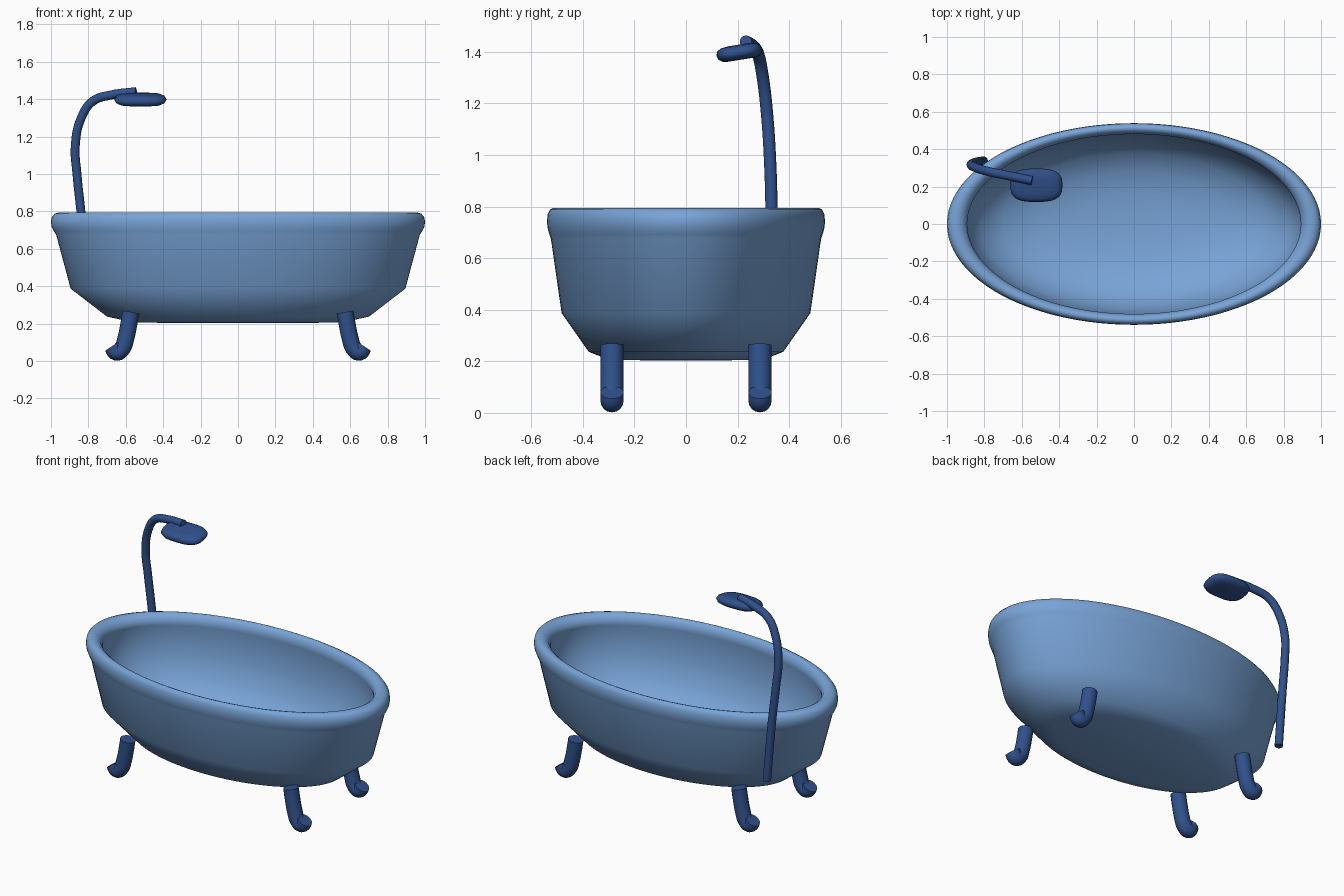
import bpy, bmesh, math
from mathutils import Matrix

if "Cube" in bpy.data.objects:
    bpy.data.objects.remove(bpy.data.objects["Cube"])


def material(name, rgb):
    m = bpy.data.materials.new(name)
    m.diffuse_color = (*rgb, 1)
    m.use_nodes = True
    m.node_tree.nodes["Principled BSDF"].inputs["Base Color"].default_value = m.diffuse_color
    return m


LIGHT = material("light blue", (0.19, 0.37, 0.68))
DARK = material("dark blue", (0.029, 0.082, 0.26))


def finish(ob, mat, angle):
    ob.data.materials.clear()
    ob.data.materials.append(mat)
    bpy.ops.object.select_all(action='DESELECT')
    ob.select_set(True)
    bpy.context.view_layer.objects.active = ob
    bpy.ops.object.shade_smooth_by_angle(angle=math.radians(angle))


def loft(name, profile, ratio, power, n, mat, angle):
    """Stack superellipse rings of (radius, z) from the bottom centre upwards."""
    bm = bmesh.new()
    rings = []
    for r, z in profile:
        ring = []
        for i in range(n):
            a = 2 * math.pi * i / n
            c, s = math.cos(a), math.sin(a)
            x = math.copysign(abs(c) ** (2 / power), c)
            y = math.copysign(abs(s) ** (2 / power), s)
            ring.append(bm.verts.new((r * x, r * ratio * y, z)))
        rings.append(ring)
    for a, b in zip(rings, rings[1:]):
        for i in range(n):
            j = (i + 1) % n
            bm.faces.new((a[i], a[j], b[j], b[i]))
    bm.faces.new(rings[0][::-1])
    bm.faces.new(rings[-1])
    me = bpy.data.meshes.new(name)
    bm.to_mesh(me)
    bm.free()
    ob = bpy.data.objects.new(name, me)
    bpy.context.collection.objects.link(ob)
    finish(ob, mat, angle)
    return ob


def tube(name, points, radius, mat):
    """Round capped tube along a smooth path."""
    cu = bpy.data.curves.new(name, 'CURVE')
    cu.dimensions = '3D'
    cu.bevel_depth = radius
    cu.bevel_resolution = 6
    cu.use_fill_caps = True
    cu.resolution_u = 6
    sp = cu.splines.new('BEZIER')
    sp.bezier_points.add(len(points) - 1)
    for bp, p in zip(sp.bezier_points, points):
        bp.co = p
        bp.handle_left_type = bp.handle_right_type = 'AUTO'
    ob = bpy.data.objects.new(name, cu)
    bpy.context.collection.objects.link(ob)
    bpy.ops.object.select_all(action='DESELECT')
    ob.select_set(True)
    bpy.context.view_layer.objects.active = ob
    bpy.ops.object.convert(target='MESH')
    ob = bpy.context.view_layer.objects.active
    finish(ob, mat, 50)
    return ob


# Tub: outside wall, rolled rim, then the bowl inside
wall = [(0.05, 0.203), (0.55, 0.205), (0.70, 0.237), (0.895, 0.387), (0.972, 0.675)]
rim = [(0.985, 0.695), (0.997, 0.72), (1.0, 0.745), (0.995, 0.77), (0.98, 0.788),
       (0.955, 0.795), (0.93, 0.791), (0.905, 0.775), (0.892, 0.75), (0.892, 0.73)]
bowl = [(0.905, 0.69), (0.885, 0.54), (0.82, 0.41), (0.70, 0.325), (0.52, 0.27),
        (0.30, 0.24), (0.05, 0.235)]
loft("tub", wall + rim + bowl, 0.539, 2, 96, LIGHT, 70)

# Four curled feet
foot = [(0.573, 0.262), (0.585, 0.19), (0.60, 0.12), (0.62, 0.066),
        (0.65, 0.047), (0.672, 0.08)]
for sx, side in ((-1, "left"), (1, "right")):
    for sy, end in ((-1, "front"), (1, "back")):
        tube(f"{end}_{side}_foot", [(sx * x, sy * 0.287, z) for x, z in foot],
             0.045, DARK)

# Shower pipe rising outside the back left of the tub
tube("shower_pipe", [(-0.805, 0.337, 0.39), (-0.838, 0.332, 0.78), (-0.861, 0.325, 1.0),
                     (-0.87, 0.315, 1.15), (-0.838, 0.298, 1.30), (-0.775, 0.28, 1.39),
                     (-0.68, 0.26, 1.422), (-0.545, 0.232, 1.44)], 0.024, DARK)

# Shower head: flat rounded pad, tilted
head = loft("shower_head", [(0.08, -0.029), (0.108, -0.026), (0.13, -0.016), (0.139, 0),
                            (0.13, 0.016), (0.108, 0.026), (0.06, 0.03)],
            0.65, 2.9, 48, DARK, 60)
head.data.transform(Matrix.Translation((-0.522, 0.207, 1.398)) @ Matrix.Rotation(math.radians(9), 4, 'X'))
